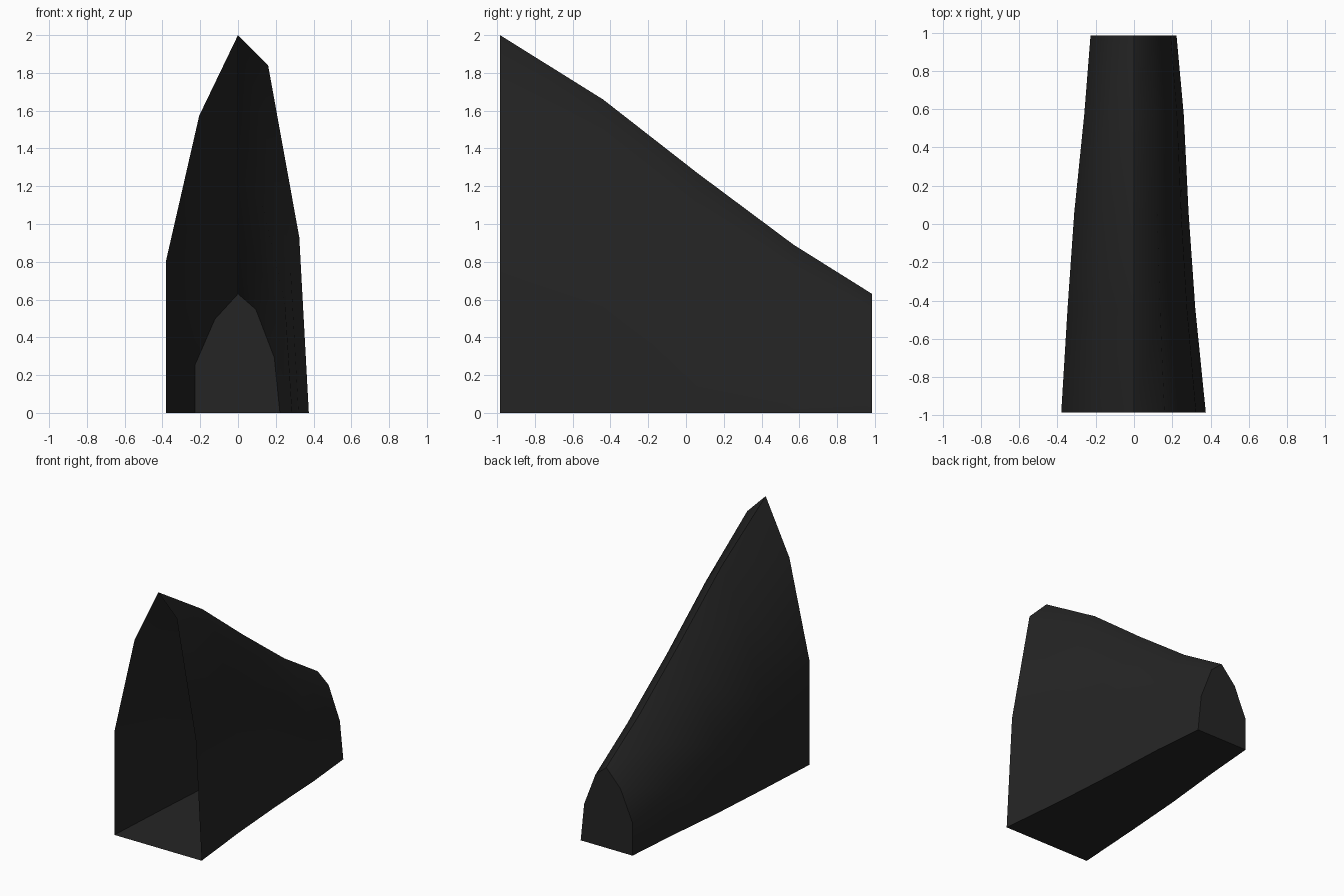
import bpy
import math

if "Cube" in bpy.data.objects:
    bpy.data.objects.remove(bpy.data.objects["Cube"])

# One dark colour
mat = bpy.data.materials.new("charcoal black")
mat.diffuse_color = (0.018, 0.018, 0.018, 1)
mat.use_nodes = True
mat.node_tree.nodes["Principled BSDF"].inputs["Base Color"].default_value = mat.diffuse_color

# Lopsided pointed-arch profile: x as part of the half width, z as part of the height
PROFILE = [(-1, 0), (-1, 0.405), (-0.54, 0.787), (0, 1), (0.425, 0.9), (0.865, 0.465), (1, 0)]

# Stations along the hood: y, height, left half width, right half width
STATIONS = [
    (-0.985, 2.00, 0.380, 0.375),
    (-0.44, 1.66, 0.347, 0.320),
    (0.06, 1.27, 0.312, 0.285),
    (0.57, 0.89, 0.260, 0.260),
    (0.985, 0.63, 0.227, 0.222),
]

n = len(PROFILE)
verts, faces = [], []
for i, (y, h, left, right) in enumerate(STATIONS):
    # the right shoulder drops slightly towards the small end
    drop = 0.05 * i / (len(STATIONS) - 1)
    for k, (px, pz) in enumerate(PROFILE):
        z = pz + 0.02 - drop if k == 4 else pz
        verts.append((px * (left if px < 0 else right), y, z * h))

# Walls and floor between neighbouring stations; the tall front stays open
for i in range(len(STATIONS) - 1):
    for k in range(n):
        a, b = i * n + k, i * n + (k + 1) % n
        faces.append((a, a + n, b + n, b))

# Closed small end
last = (len(STATIONS) - 1) * n
faces.append(tuple(range(last, last + n)))

mesh = bpy.data.meshes.new("tapered_hood")
mesh.from_pydata(verts, [], faces)
mesh.materials.append(mat)
hood = bpy.data.objects.new("tapered_hood", mesh)
bpy.context.collection.objects.link(hood)

# Consistent outward normals, smooth sides with a sharp ridge and floor edges
bpy.context.view_layer.objects.active = hood
hood.select_set(True)
bpy.ops.object.mode_set(mode='EDIT')
bpy.ops.mesh.select_all(action='SELECT')
bpy.ops.mesh.normals_make_consistent(inside=False)
bpy.ops.object.mode_set(mode='OBJECT')
bpy.ops.object.shade_smooth_by_angle(angle=math.radians(50))
